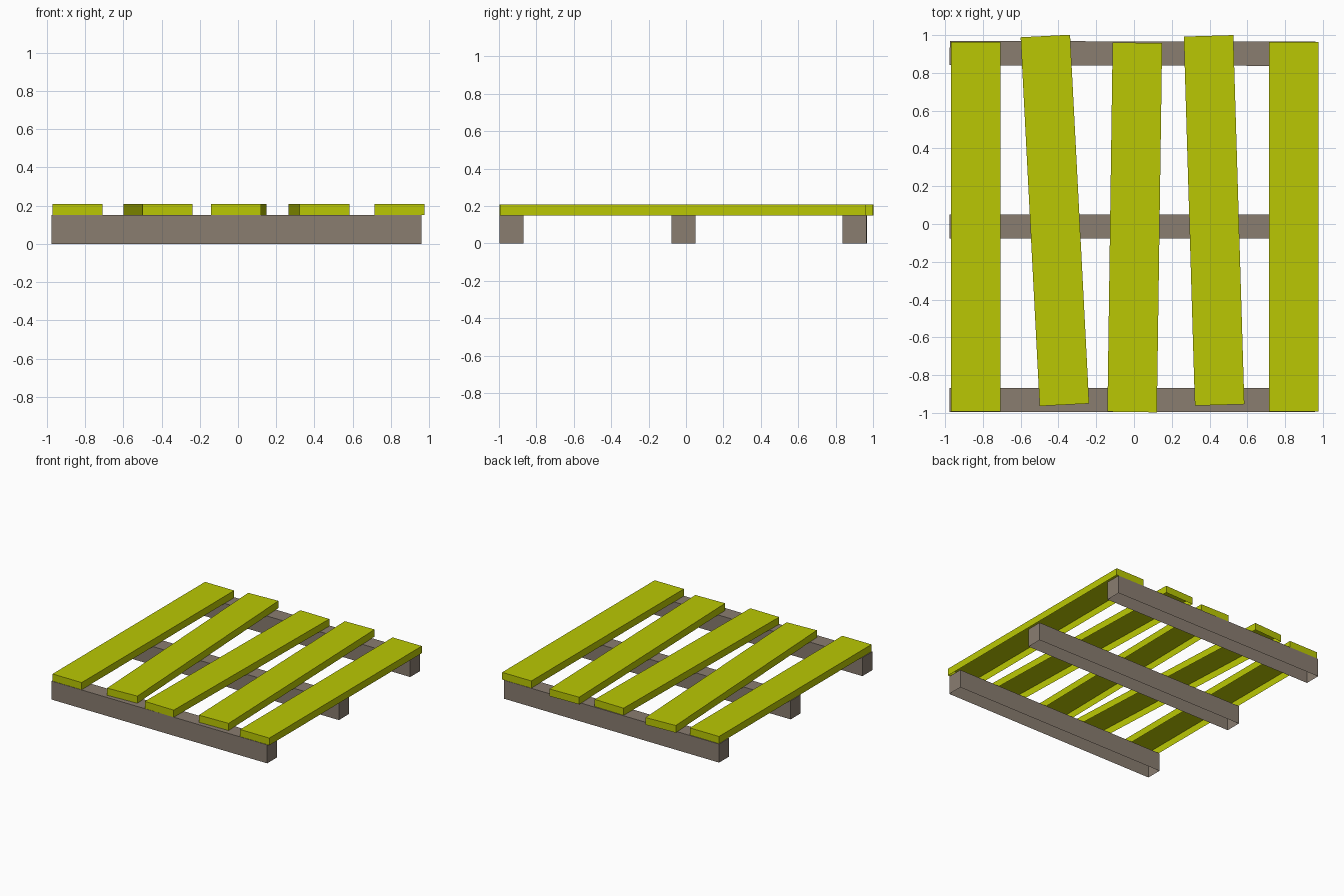
import bpy
import bmesh

if "Cube" in bpy.data.objects:
    bpy.data.objects.remove(bpy.data.objects["Cube"])


def material(name, color):
    m = bpy.data.materials.new(name)
    m.diffuse_color = (*color, 1.0)
    m.use_nodes = True
    m.node_tree.nodes["Principled BSDF"].inputs["Base Color"].default_value = m.diffuse_color
    return m


wood_grey = material("grey_brown_wood", (0.252, 0.205, 0.163))
paint_green = material("olive_green_paint", (0.49, 0.575, 0.001))


def open_box(name, center, size, mat, angle=0.0):
    """Box without its underside, as the hollow parts of this pallet."""
    bm = bmesh.new()
    bmesh.ops.create_cube(bm, size=1)
    bmesh.ops.scale(bm, vec=size, verts=bm.verts)
    bm.normal_update()
    under = [f for f in bm.faces if f.normal.z < -0.5]
    bmesh.ops.delete(bm, geom=under, context='FACES_ONLY')
    me = bpy.data.meshes.new(name)
    bm.to_mesh(me)
    bm.free()
    me.materials.append(mat)
    ob = bpy.data.objects.new(name, me)
    ob.location = center
    ob.rotation_euler.z = angle
    bpy.context.collection.objects.link(ob)
    return ob


# three support beams running left to right
BEAM_H = 0.15
beams = (("front_beam", -0.932, 0.0), ("middle_beam", -0.013, 0.0), ("back_beam", 0.903, -0.002))
for name, y, angle in beams:
    open_box(name, (-0.008, y, BEAM_H / 2), (1.935, 0.128, BEAM_H), wood_grey, angle)

# five deck planks, the inner ones laid slightly crooked
PLANK_T = 0.058
planks = (
    ("left_plank", -0.839, -0.015, 0.0),
    ("left_inner_plank", -0.419, 0.019, 0.0516),
    ("middle_plank", 0.004, -0.018, -0.0142),
    ("right_inner_plank", 0.424, 0.019, 0.030),
    ("right_plank", 0.845, -0.015, 0.0),
)
for name, x, y, angle in planks:
    open_box(name, (x, y, BEAM_H + PLANK_T / 2), (0.262, 1.955, PLANK_T), paint_green, angle)
